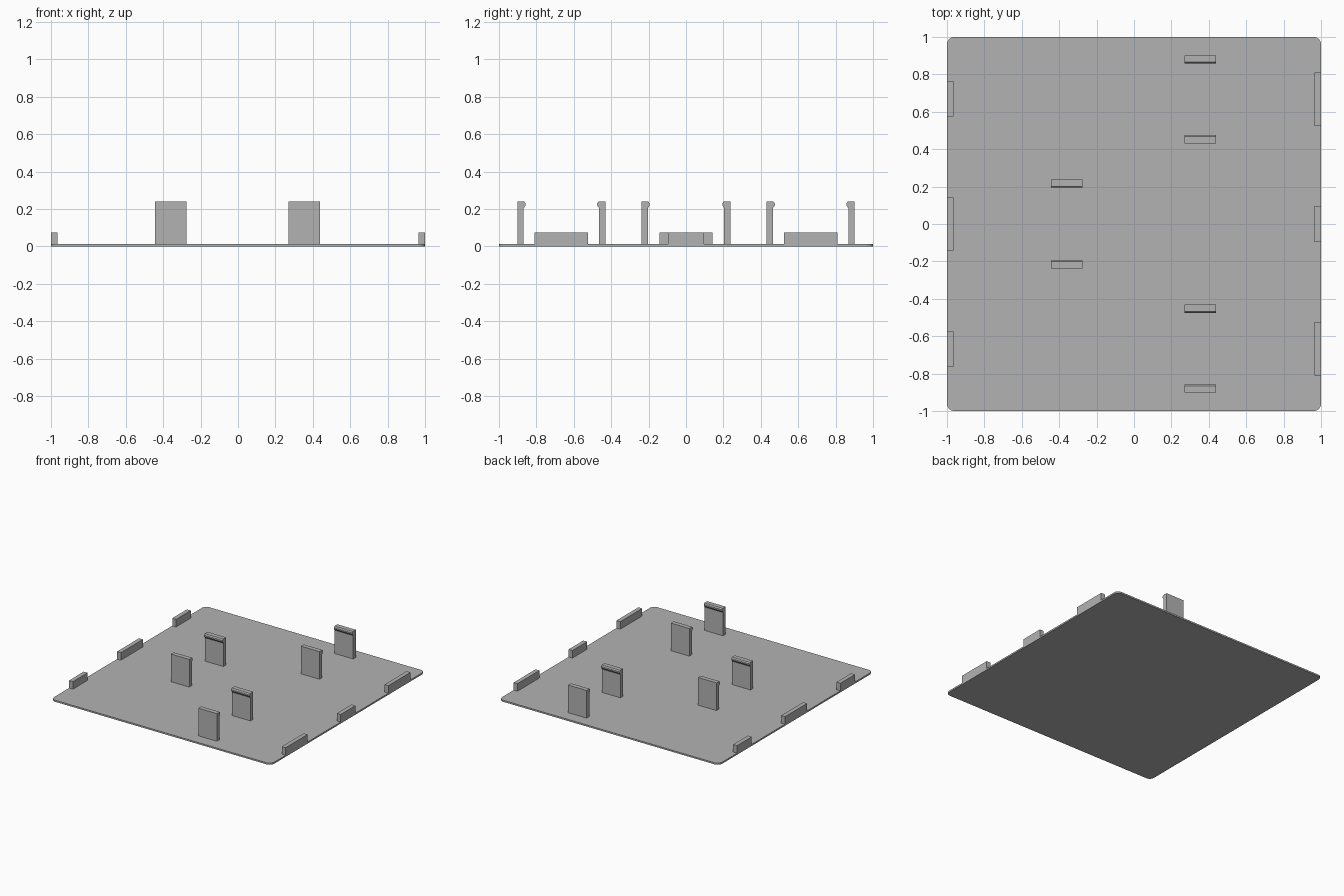
import bpy
import bmesh
import math
from mathutils import Vector

cube = bpy.data.objects.get("Cube")
if cube:
    bpy.data.objects.remove(cube, do_unlink=True)

THICK = 0.013      # base plate thickness
TOP = 0.24         # clip height
SINK = 0.008       # depth at which parts start inside the plate

grey = bpy.data.materials.new("plain grey")
grey.use_nodes = True
colour = (0.45, 0.45, 0.45, 1)
grey.diffuse_color = colour
grey.node_tree.nodes["Principled BSDF"].inputs["Base Color"].default_value = colour


def extrude_outline(name, points, direction):
    """Make a solid by pushing a flat outline along a direction."""
    bm = bmesh.new()
    face = bm.faces.new([bm.verts.new(p) for p in points])
    new = bmesh.ops.extrude_face_region(bm, geom=[face])["geom"]
    moved = [v for v in new if isinstance(v, bmesh.types.BMVert)]
    bmesh.ops.translate(bm, verts=moved, vec=Vector(direction))
    bmesh.ops.recalc_face_normals(bm, faces=bm.faces)
    mesh = bpy.data.meshes.new(name)
    bm.to_mesh(mesh)
    bm.free()
    mesh.materials.append(grey)
    obj = bpy.data.objects.new(name, mesh)
    bpy.context.collection.objects.link(obj)
    return obj


def base_plate(radius=0.04, steps=6):
    """Square plate with rounded corners."""
    points = []
    for corner, (sx, sy) in enumerate([(1, 1), (-1, 1), (-1, -1), (1, -1)]):
        for i in range(steps + 1):
            a = math.pi / 2 * (corner + i / steps)
            points.append((sx * (1 - radius) + radius * math.cos(a),
                           sy * (1 - radius) + radius * math.sin(a), 0))
    extrude_outline("base_plate", points, (0, 0, THICK))


def edge_tab(name, side, y0, y1, width=0.035, height=0.075):
    """Low block flush with the left or right edge."""
    outer, inner = side, side * (1 - width)
    points = [(outer, y0, SINK), (inner, y0, SINK),
              (inner, y1, SINK), (outer, y1, SINK)]
    extrude_outline(name, points, (0, 0, height - SINK))


def snap_clip(name, x, back, hook, depth=0.034, width=0.168):
    """Upright clip; the hook at its top points along hook * y."""
    profile = [(0, SINK), (depth, SINK), (depth, 0.205), (depth + 0.01, 0.219),
               (depth + 0.01, 0.23), (depth + 0.003, TOP), (0, TOP)]
    points = [(x - width / 2, back + hook * d, z) for d, z in profile]
    extrude_outline(name, points, (width, 0, 0))


base_plate()

# Edge tabs: a middle one and a mirrored pair on each side
edge_tab("left_middle_tab", 1, -0.095, 0.095)
edge_tab("right_middle_tab", -1, -0.143, 0.143)
for end, s in (("front", -1), ("back", 1)):
    edge_tab(f"left_{end}_tab", 1, s * 0.525, s * 0.81)
    edge_tab(f"right_{end}_tab", -1, s * 0.575, s * 0.765)

    # Snap clips, mirrored front to back
    snap_clip(f"left_{end}_outer_clip", 0.355, s * 0.902, -s)
    snap_clip(f"left_{end}_inner_clip", 0.355, s * 0.431, s)
    snap_clip(f"right_{end}_clip", -0.36, s * 0.238, -s)
